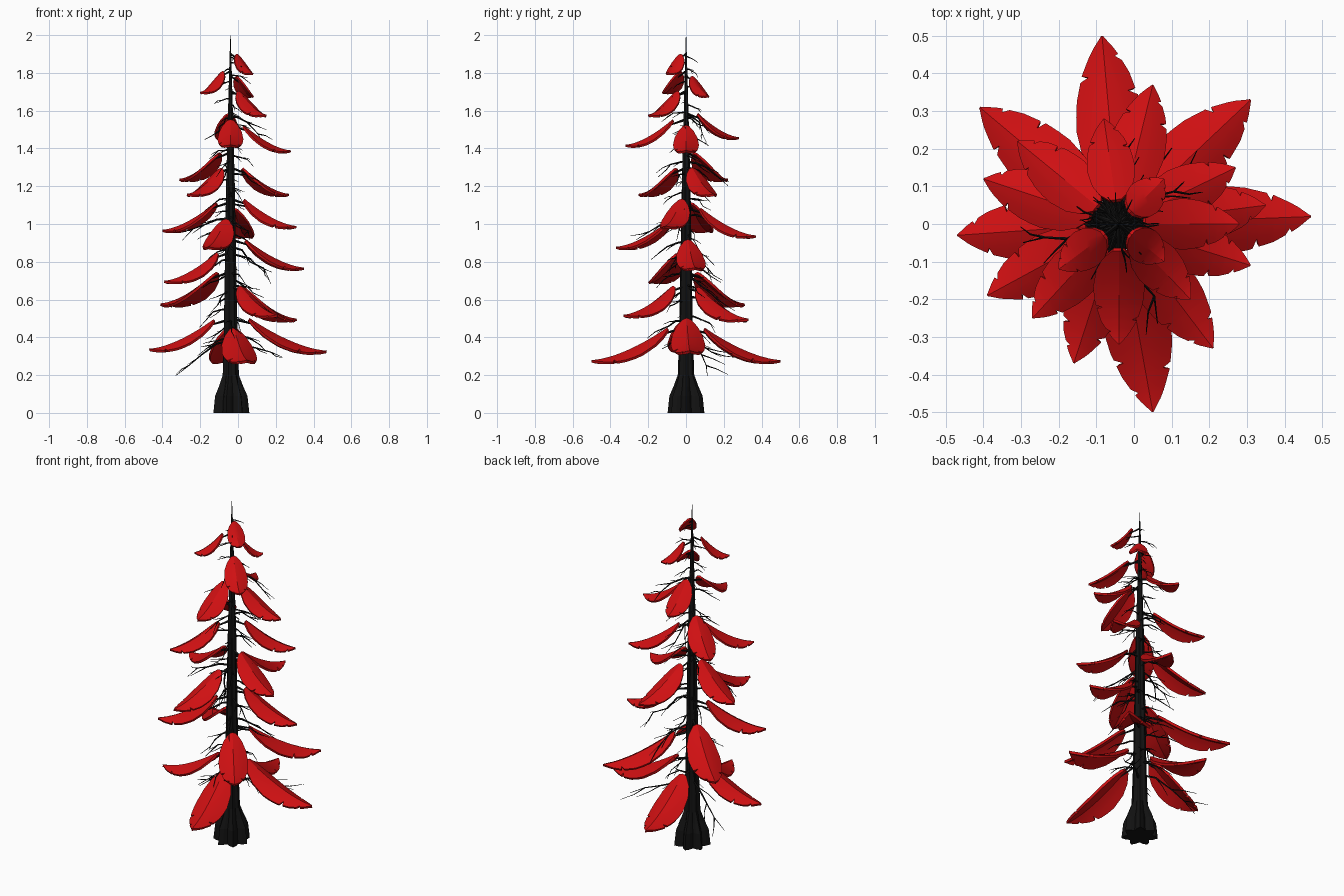
import bpy, bmesh, math, random
from mathutils import Vector

random.seed(7)
if "Cube" in bpy.data.objects:
    bpy.data.objects.remove(bpy.data.objects["Cube"], do_unlink=True)

AXIS = Vector((-0.04, 0.0, 0.0))


def material(name, colour):
    mat = bpy.data.materials.new(name)
    mat.use_nodes = True
    mat.diffuse_color = colour
    mat.node_tree.nodes["Principled BSDF"].inputs["Base Color"].default_value = colour
    return mat


RED = material("leaf red", (0.62, 0.005, 0.006, 1))
BLACK = material("bark black", (0.006, 0.006, 0.006, 1))


def mesh_object(name, bm, mat):
    mesh = bpy.data.meshes.new(name)
    bm.normal_update()
    bm.to_mesh(mesh)
    bm.free()
    mesh.materials.append(mat)
    obj = bpy.data.objects.new(name, mesh)
    bpy.context.collection.objects.link(obj)
    return obj


def interpolate(points, t):
    for (a, u), (b, v) in zip(points, points[1:]):
        if t <= b:
            return u + (v - u) * (t - a) / (b - a)
    return points[-1][1]


# Trunk: fluted rings, flared at the root
TRUNK = [(0, 0.1), (0.09, 0.09), (0.14, 0.068), (0.2, 0.045), (0.4, 0.038),
         (0.8, 0.031), (1.2, 0.024), (1.6, 0.013), (1.85, 0.006), (2, 0.001)]


def build_trunk():
    bm = bmesh.new()
    sides, rings = 28, []
    for z, r in TRUNK:
        flute = 0.17 if z < 0.15 else 0.08
        ring = []
        for i in range(sides):
            a = math.tau * i / sides
            rad = r * (1 - flute + flute * math.cos(7 * a + z))
            ring.append(bm.verts.new(AXIS + Vector((rad * math.cos(a), rad * math.sin(a), z))))
        rings.append(ring)
    for low, high in zip(rings, rings[1:]):
        for i in range(sides):
            j = (i + 1) % sides
            bm.faces.new((low[i], low[j], high[j], high[i]))
    bm.faces.new(rings[0][::-1])
    bm.faces.new(rings[-1])
    return mesh_object("trunk", bm, BLACK)


# Leaf: arched, folded along the midrib, with notched edges
OUTLINE = [(0, 0.25), (0.08, 0.62), (0.2, 0.88), (0.38, 1), (0.55, 0.95),
           (0.75, 0.7), (0.9, 0.36), (1, 0.02)]
STATIONS = [0, 0.04, 0.08, 0.14, 0.2, 0.28, 0.38, 0.48]
ACROSS = [-1, -0.65, -0.3, 0, 0.3, 0.65, 1]


def leaf_frame(tip):
    flat = Vector((tip.x, tip.y, 0)) - AXIS
    reach = flat.length
    return flat.normalized(), reach, 0.02 + 0.16 * reach, 0.07 + 0.2 * reach


def build_leaf(name, tip):
    out, reach, start, rise = leaf_frame(tip)
    side = Vector((-out.y, out.x, 0))
    half = 0.03 + 0.12 * reach
    cuts = {-1: [random.uniform(0.6, 0.68), 0.86], 1: [random.uniform(0.72, 0.8)]}
    stations = set(STATIONS + [0.58, 0.92, 0.96, 1])
    for notch in cuts[-1] + cuts[1]:
        stations |= {notch - 0.03, notch, notch + 0.012}
    bm = bmesh.new()
    rows = []
    for t in sorted(stations):
        row = []
        for s in ACROSS:
            w = half * interpolate(OUTLINE, t) * s
            if abs(s) == 1 and t in cuts[int(s)]:
                w *= 0.72
            p = AXIS + out * (start + (reach - start) * t) + side * w
            p.z = tip.z + 0.01 + rise * (1 - t) ** 1.6 - 0.32 * abs(w) - 2.2 * w * w
            row.append(bm.verts.new(p))
        rows.append(row)
    for a, b in zip(rows, rows[1:]):
        for i in range(len(ACROSS) - 1):
            bm.faces.new((a[i], b[i], b[i + 1], a[i + 1]))
    obj = mesh_object(name, bm, RED)
    solid = obj.modifiers.new("thickness", "SOLIDIFY")
    solid.thickness = 0.008 + 0.012 * reach
    solid.offset = -1
    return obj


LEAF_TIPS = [
    (-0.085, 0.5, 0.27), (0.05, -0.5, 0.27), (0.47, 0.02, 0.32), (-0.47, -0.03, 0.33),
    (0.31, 0.33, 0.49), (-0.41, 0.31, 0.57), (0.21, -0.33, 0.51), (-0.39, -0.19, 0.69),
    (0.35, 0.05, 0.76), (0.31, -0.11, 0.98), (0.05, 0.37, 0.93), (-0.16, -0.37, 0.87),
    (-0.4, 0.12, 0.96), (-0.27, -0.25, 1.15), (0.27, 0.15, 1.15), (0.28, 0, 1.38),
    (-0.08, 0.28, 1.45), (-0.04, -0.32, 1.41), (-0.31, 0.22, 1.23), (0.15, -0.2, 1.57),
    (-0.2, -0.12, 1.69), (0.08, 0.12, 1.67), (0.08, -0.1, 1.79)]

# Bare branches: tip and the height where each leaves the trunk
BRANCHES = [
    ((-0.33, 0.13, 0.19), 0.38), ((0.24, 0.18, 0.3), 0.33), ((-0.3, -0.05, 0.91), 1.03),
    ((0.07, -0.26, 0.92), 1.04), ((0.18, 0.15, 0.68), 0.88), ((0.14, 0.12, 1.43), 1.57),
    ((-0.03, 0.22, 1.2), 1.33), ((-0.17, -0.13, 0.33), 0.4), ((0.1, 0.2, 0.55), 0.72)]

branch_curve = bpy.data.curves.new("branches", "CURVE")
branch_curve.dimensions = "3D"
branch_curve.bevel_depth = 1.0
branch_curve.bevel_resolution = 0
branch_curve.use_fill_caps = True


def add_spline(points, thick, thin):
    spline = branch_curve.splines.new("POLY")
    spline.points.add(len(points) - 1)
    for i, p in enumerate(points):
        spline.points[i].co = (*p, 1)
        spline.points[i].radius = thick + (thin - thick) * i / (len(points) - 1)


def jitter(amount):
    return Vector([random.uniform(-amount, amount) for _ in range(3)])


def add_branch(root, tip, thick, twigs):
    length = (tip - root).length
    points = [root]
    for t in (0.25, 0.5, 0.75, 1):
        p = root.lerp(tip, t) + jitter(0.05 * length)
        p.z += 0.1 * length * math.sin(math.pi * t)
        points.append(p)
    add_spline(points, thick, 0.0012)
    heading = (tip - root).normalized()
    for k in range(twigs):
        base = points[1 + k % 3]
        turn = Vector((-heading.y, heading.x, -0.2)) * random.choice((-0.7, 0.7))
        end = base + (heading + turn) * length * random.uniform(0.2, 0.4)
        add_spline([base, base.lerp(end, 0.5) + jitter(0.03 * length), end], thick * 0.5, 0.001)


build_trunk()
leaves = []
for n, tip in enumerate(LEAF_TIPS):
    tip = Vector(tip)
    leaves.append(build_leaf(f"leaf_{n + 1:02d}", tip))
    # Stalk joining the leaf to the trunk
    out, reach, start, rise = leaf_frame(tip)
    top = tip.z + rise
    under = AXIS + out * (start + 0.1 * reach) + Vector((0, 0, top - 0.02 - 0.02 * reach))
    add_spline([AXIS + Vector((0, 0, top + 0.01)), under], 0.004 + 0.01 * reach, 0.003)

for tip, height in BRANCHES:
    add_branch(AXIS + Vector((0, 0, height)), Vector(tip), 0.007, 3)

# Smaller twigs spiralling up the trunk
COUNT = 46
for i in range(COUNT):
    height = 0.42 + 1.5 * i / COUNT
    angle = i * 2.4 + random.uniform(-0.3, 0.3)
    length = (0.04 + 0.13 * (2 - height) ** 0.6) * random.uniform(0.75, 1.2)
    root = AXIS + Vector((0, 0, height))
    tip = root + Vector((math.cos(angle), math.sin(angle), random.uniform(-0.6, -0.25))) * length
    add_branch(root, tip, 0.0025 + 0.02 * length, 2)

branch_curve.materials.append(BLACK)
branches = bpy.data.objects.new("branches", branch_curve)
bpy.context.collection.objects.link(branches)

# Apply modifiers and smooth the leaves while keeping creases
bpy.ops.object.select_all(action="DESELECT")
for obj in leaves + [branches]:
    obj.select_set(True)
bpy.context.view_layer.objects.active = leaves[0]
bpy.ops.object.convert(target="MESH")
bpy.ops.object.shade_smooth_by_angle(angle=math.radians(28))
